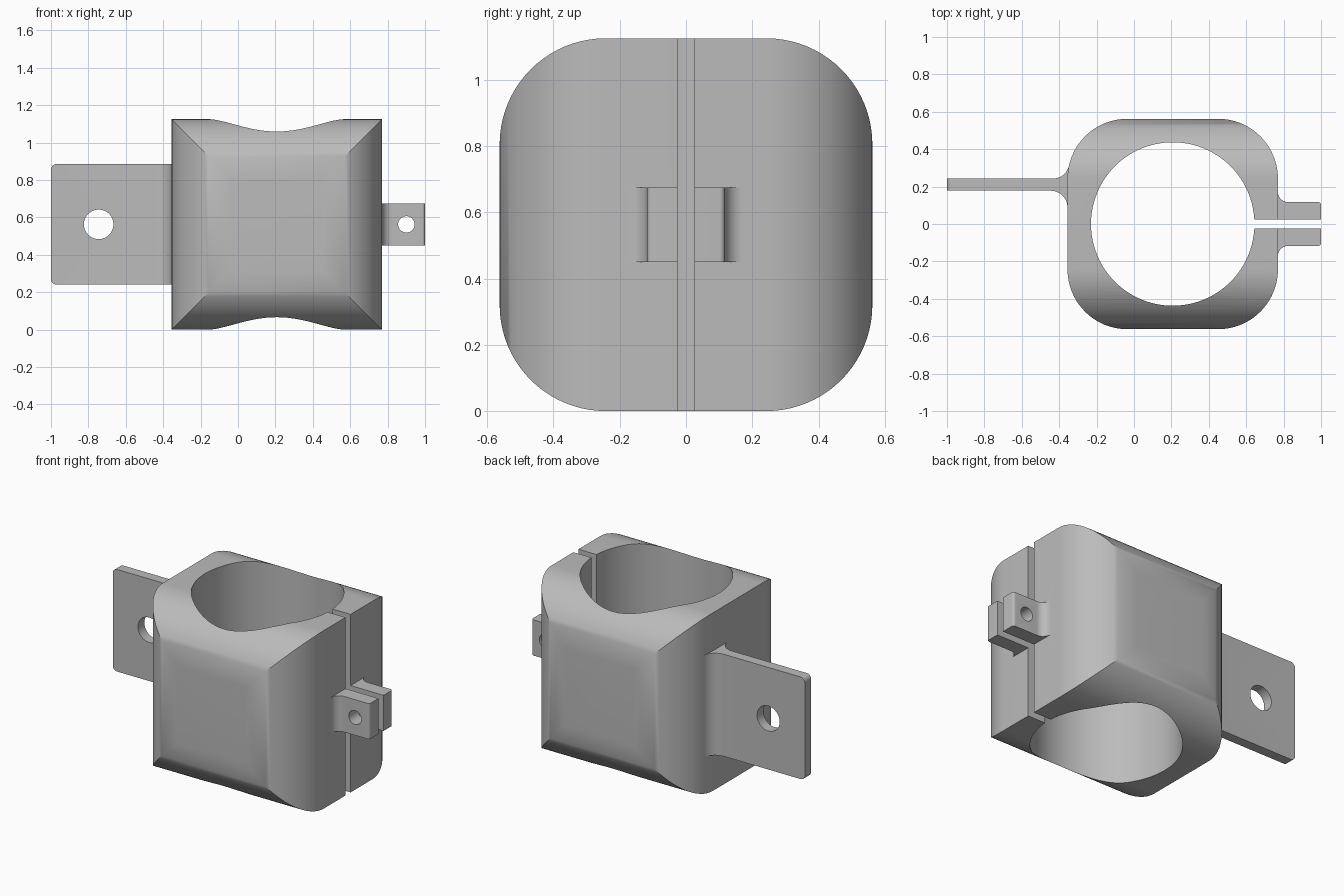
import bpy, bmesh
from math import sin, cos, pi, sqrt, atan2

cube = bpy.data.objects.get("Cube")
if cube:
    bpy.data.objects.remove(cube)

grey = bpy.data.materials.new("plain_grey")
grey.use_nodes = True
colour = (0.5, 0.5, 0.5, 1)
grey.diffuse_color = colour
grey.node_tree.nodes["Principled BSDF"].inputs["Base Color"].default_value = colour

HALF = 0.5625            # half width of the block
CX, CZ = 0.207, HALF     # block centre
LEFT, RIGHT = CX - HALF, CX + HALF
ROUND = 0.32             # block corner radius


def arc(u, v, r, start, end, steps=20):
    angles = [start + (end - start) * i / steps for i in range(steps + 1)]
    return [(u + r * cos(a), v + r * sin(a)) for a in angles]


def rounded(u, v, hu, hv, r):
    pts = []
    corners = [(1, 1), (-1, 1), (-1, -1), (1, -1)]
    for i, (su, sv) in enumerate(corners):
        pts += arc(u + su * (hu - r), v + sv * (hv - r), r, i * pi / 2, (i + 1) * pi / 2)
    return pts


def prism(name, pts, axis, lo, hi):
    """Extrude a 2D outline along the given axis."""
    place = {"x": lambda u, v, w: (w, u, v),
             "y": lambda u, v, w: (u, w, v),
             "z": lambda u, v, w: (u, v, w)}[axis]
    bm = bmesh.new()
    rings = [[bm.verts.new(place(u, v, w)) for u, v in pts] for w in (lo, hi)]
    for ring in rings:
        bm.faces.new(ring)
    for i in range(len(pts)):
        j = i - 1
        bm.faces.new((rings[0][j], rings[0][i], rings[1][i], rings[1][j]))
    bmesh.ops.recalc_face_normals(bm, faces=bm.faces)
    mesh = bpy.data.meshes.new(name)
    bm.to_mesh(mesh)
    bm.free()
    mesh.materials.append(grey)
    obj = bpy.data.objects.new(name, mesh)
    bpy.context.collection.objects.link(obj)
    return obj


def combine(target, other, operation):
    """Apply a boolean and discard the helper."""
    mod = target.modifiers.new("combine", "BOOLEAN")
    mod.operation = operation
    mod.solver = "EXACT"
    mod.object = other
    bpy.context.view_layer.objects.active = target
    bpy.ops.object.modifier_apply(modifier=mod.name)
    bpy.data.objects.remove(other)


# Block: two rounded square bars crossing
block = prism("clamp_block", rounded(CX, 0, HALF, HALF, ROUND), "z", -0.1, 1.3)
combine(block, prism("side_profile", rounded(0, CZ, HALF, HALF, ROUND), "x", -1, 1.2),
        "INTERSECT")

# Mounting plate with fillets flowing into the block
y0, y1, f = 0.178, 0.242, 0.09
ax, ay = LEFT + ROUND, HALF - ROUND          # centre of the block's corner arc
fy = y1 + f
dx = sqrt((ROUND + f) ** 2 - (fy - ay) ** 2)
touch = atan2(ay - fy, dx)
outline = [(-1, y1), (-1, y0)]
outline += arc(LEFT - f, y0 - f, f, pi / 2, 0, 12)
outline += [(-0.28, y0 - f), (-0.28, 0.3)]
outline += arc(ax - dx, fy, f, touch, -pi / 2, 12)
plate = prism("mounting_plate", outline, "z", 0, 1.1)
combine(plate, prism("plate_outline", rounded(-0.5, CZ, 0.5, 0.3225, 0.03), "y", -0.5, 0.8),
        "INTERSECT")
combine(plate, prism("plate_hole", arc(-0.745, CZ, 0.079, 0, 2 * pi, 48)[:-1], "y", -0.1, 0.5),
        "DIFFERENCE")
combine(block, plate, "UNION")

# Clamping ears, later split by the slot
e, f, c = 0.117, 0.055, 0.015
half = [(0.70, e + f)] + arc(RIGHT + f, e + f, f, pi, 1.5 * pi, 12)
half += arc(1 - c, e - c, c, pi / 2, 0, 6)
ears = prism("clamp_ears", half + [(x, -y) for x, y in reversed(half)], "z",
             CZ - 0.1125, CZ + 0.1125)
combine(ears, prism("bolt_hole", arc(0.9, CZ, 0.044, 0, 2 * pi, 32)[:-1], "y", -0.4, 0.4),
        "DIFFERENCE")
combine(block, ears, "UNION")

# Bore and slot
combine(block, prism("bore", arc(CX, 0, 0.437, 0, 2 * pi, 96)[:-1], "z", -0.2, 1.4),
        "DIFFERENCE")
slot = [(0.4, -0.025), (1.2, -0.025), (1.2, 0.025), (0.4, 0.025)]
combine(block, prism("slot", slot, "z", -0.2, 1.4), "DIFFERENCE")

bpy.ops.object.select_all(action="DESELECT")
block.select_set(True)
bpy.context.view_layer.objects.active = block
bpy.ops.object.shade_smooth_by_angle(angle=pi / 6)
